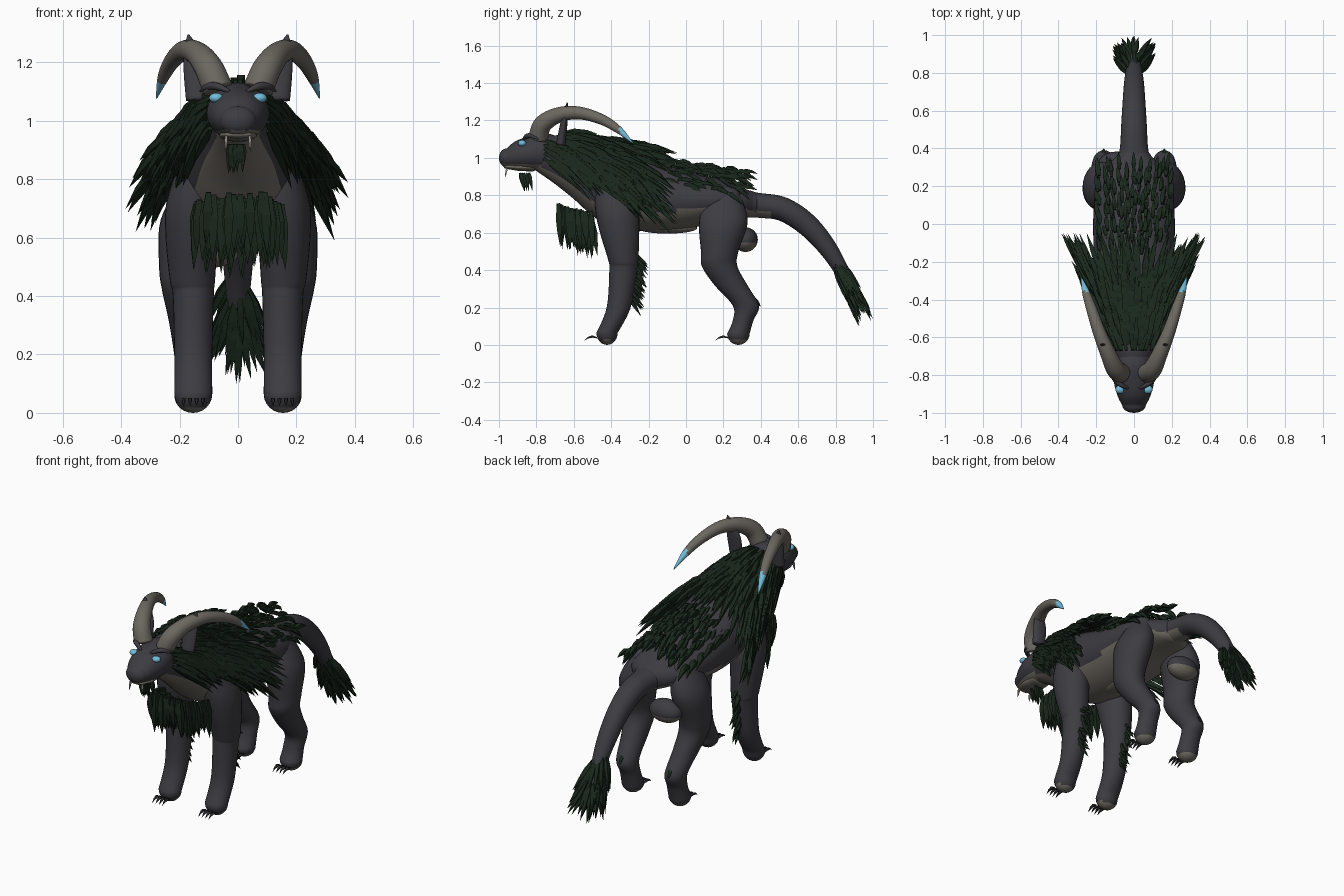
import bpy, bmesh, math, random
from mathutils import Vector

random.seed(4)
cube = bpy.data.objects.get("Cube")
if cube:
    bpy.data.objects.remove(cube)


def material(name, rgb):
    m = bpy.data.materials.new(name)
    m.use_nodes = True
    m.diffuse_color = (*rgb, 1)
    m.node_tree.nodes["Principled BSDF"].inputs["Base Color"].default_value = (*rgb, 1)
    return m


HIDE = material("charcoal hide", (0.045, 0.045, 0.054))
PALE = material("pale underside", (0.165, 0.15, 0.127))
FUR = material("dark green fur", (0.010, 0.021, 0.011))
HORN = material("grey horn", (0.15, 0.137, 0.118))
BLUE = material("glowing blue", (0.17, 0.5, 0.7))
BLACK = material("claw black", (0.02, 0.019, 0.022))
IVORY = material("ivory", (0.3, 0.28, 0.25))

X, Y, DOWN = Vector((1, 0, 0)), Vector((0, 1, 0)), Vector((0, 0, -1))


def finish(name, bm, mats, rule=None, smooth=True):
    bmesh.ops.recalc_face_normals(bm, faces=bm.faces)
    bm.normal_update()
    for f in bm.faces:
        f.smooth = smooth
        if rule and rule(f.calc_center_median(), f.normal):
            f.material_index = 1
    me = bpy.data.meshes.new(name)
    bm.to_mesh(me)
    bm.free()
    for m in mats:
        me.materials.append(m)
    ob = bpy.data.objects.new(name, me)
    bpy.context.scene.collection.objects.link(ob)
    return ob


def spline(rows, n=6):
    """Catmull-Rom through rows of (x, y, z, side radius, other radius)."""
    p = [rows[0]] + list(rows) + [rows[-1]]
    out = []
    for i in range(1, len(p) - 2):
        for k in range(n):
            t = k / n
            out.append([b + 0.5 * t * (c - a + t * (2 * a - 5 * b + 4 * c - d + t * (3 * (b - c) + d - a)))
                        for a, b, c, d in zip(*p[i - 1:i + 3])])
    return out + [list(rows[-1])]


def loft(name, rows, mats, axis=None, caps=(0, 0), rule=None, sides=28):
    """Rounded tube along a path; caps are the dome lengths at the ends."""
    pts = spline(rows)
    c = [Vector(p[:3]) for p in pts]
    rings = []
    for i, p in enumerate(pts):
        t = axis or (c[min(i + 1, len(c) - 1)] - c[max(i - 1, 0)]).normalized()
        rings.append((c[i], t, p[3], p[4]))

    def dome(ring, length, sign):
        o, t, a, b = ring
        angles = [k * math.pi / 12 for k in range(1, 6)] if length else []
        return [(o + t * sign * length * math.sin(w), t, a * math.cos(w), b * math.cos(w)) for w in angles]

    poles = [rings[0][0] - rings[0][1] * caps[0], rings[-1][0] + rings[-1][1] * caps[1]]
    rings = dome(rings[0], caps[0], -1)[::-1] + rings + dome(rings[-1], caps[1], 1)
    bm = bmesh.new()
    loops = []
    for o, t, a, b in rings:
        u = (X - t * t.dot(X)).normalized()
        v = t.cross(u)
        loops.append([bm.verts.new(o + u * a * math.cos(w) + v * b * math.sin(w))
                      for w in (2 * math.pi * k / sides for k in range(sides))])
    for r, q in zip(loops, loops[1:]):
        for k in range(sides):
            j = (k + 1) % sides
            bm.faces.new((r[k], r[j], q[j], q[k]))
    for r, pole in zip((loops[0], loops[-1]), poles):
        pv = bm.verts.new(pole)
        for k in range(sides):
            bm.faces.new((r[k], r[(k + 1) % sides], pv))
    return finish(name, bm, mats, rule)


def ball(name, loc, size, mats, rule=None):
    bm = bmesh.new()
    bmesh.ops.create_uvsphere(bm, u_segments=20, v_segments=14, radius=1)
    for v in bm.verts:
        v.co = Vector(loc) + Vector(a * b for a, b in zip(v.co, size))
    return finish(name, bm, mats, rule)


def spike(bm, root, tip, w, sag=0.0):
    """Four-sided tapered lock, widest a third of the way along."""
    root, tip = Vector(root), Vector(tip)
    t = (tip - root).normalized()
    u = t.orthogonal().normalized()
    v = t.cross(u)
    loops = []
    for f, r in ((0, 0.5), (0.35, 1), (0.7, 0.65)):
        o = root.lerp(tip, f) + Vector((0, 0, sag * 4 * f * (1 - f)))
        loops.append([bm.verts.new(o + (u * a + v * b) * w * r / 2)
                      for a, b in ((1, 0), (0, 1), (-1, 0), (0, -1))])
    end = bm.verts.new(tip)
    bm.faces.new(loops[0])
    for k in range(4):
        j = (k + 1) % 4
        for r, q in zip(loops, loops[1:]):
            bm.faces.new((r[k], r[j], q[j], q[k]))
        bm.faces.new((loops[-1][k], loops[-1][j], end))


def jit(a):
    return random.uniform(-a, a)


# Torso and neck: (y, top, bottom, half width)
profile = [(-0.8, 1.08, 0.93, 0.08), (-0.7, 1.12, 0.86, 0.11), (-0.6, 1.12, 0.78, 0.15),
           (-0.5, 1.09, 0.69, 0.18), (-0.4, 1.06, 0.63, 0.2), (-0.25, 1.01, 0.61, 0.21),
           (-0.1, 0.96, 0.61, 0.215), (0.05, 0.92, 0.63, 0.215), (0.2, 0.88, 0.67, 0.2),
           (0.3, 0.84, 0.68, 0.15), (0.36, 0.82, 0.68, 0.09)]
loft("torso", [(0, y, (t + b) / 2, w, (t - b) / 2) for y, t, b, w in profile], [HIDE, PALE],
     Y, (0.02, 0.04), lambda c, n: n.z < -0.48, 40)

# Head and pale lower jaw
loft("head", [(0, -0.96, 1.0, 0.062, 0.05), (0, -0.91, 1.015, 0.087, 0.075),
              (0, -0.83, 1.025, 0.107, 0.092), (0, -0.74, 1.03, 0.1, 0.1), (0, -0.66, 1.02, 0.08, 0.08)],
     [HIDE, PALE], Y, (0.04, 0.03), lambda c, n: n.z < -0.65, 36)
loft("lower_jaw", [(0, -0.945, 0.952, 0.05, 0.013), (0, -0.89, 0.95, 0.064, 0.02), (0, -0.82, 0.95, 0.06, 0.022)],
     [PALE], Y, (0.03, 0.02))

# Tail
loft("tail", [(0, 0.28, 0.755, 0.1, 0.07), (0, 0.4, 0.745, 0.075, 0.066), (0, 0.52, 0.725, 0.068, 0.064),
              (0, 0.65, 0.64, 0.06, 0.06), (0, 0.77, 0.5, 0.05, 0.048), (0, 0.88, 0.31, 0.03, 0.03)],
     [HIDE, PALE], None, (0.03, 0.03), lambda c, n: n.z < -0.5 and c.y < 0.46)
ball("rear_bulge", (-0.09, 0.318, 0.563), (0.1, 0.066, 0.066), [HIDE, PALE], lambda c, n: n.z < -0.3)
ball("belly_keel", (0, -0.1, 0.625), (0.06, 0.16, 0.03), [PALE])

front_leg = [(0.13, -0.4, 0.86, 0.07, 0.09), (0.15, -0.37, 0.72, 0.095, 0.115), (0.158, -0.355, 0.6, 0.09, 0.105),
             (0.156, -0.335, 0.45, 0.077, 0.08), (0.153, -0.335, 0.4, 0.07, 0.075),
             (0.153, -0.36, 0.2, 0.065, 0.064), (0.153, -0.422, 0.065, 0.065, 0.057)]
hind_leg = [(0.13, 0.2, 0.8, 0.06, 0.09), (0.17, 0.2, 0.66, 0.095, 0.13), (0.185, 0.18, 0.5, 0.085, 0.1),
            (0.18, 0.18, 0.42, 0.08, 0.095), (0.17, 0.24, 0.32, 0.068, 0.088), (0.16, 0.32, 0.21, 0.06, 0.07),
            (0.155, 0.305, 0.13, 0.058, 0.055), (0.155, 0.28, 0.06, 0.063, 0.06)]
horn = [(0.07, -0.79, 1.11, 0.052, 0.052), (0.1, -0.765, 1.18, 0.049, 0.049), (0.14, -0.68, 1.23, 0.041, 0.041),
        (0.185, -0.57, 1.24, 0.034, 0.034), (0.225, -0.45, 1.205, 0.028, 0.028),
        (0.255, -0.36, 1.15, 0.02, 0.02), (0.278, -0.285, 1.08, 0.003, 0.003)]
ear = [(0.138, -0.67, 1.07, 0.04, 0.025), (0.143, -0.655, 1.17, 0.043, 0.02),
       (0.16, -0.643, 1.245, 0.026, 0.012), (0.17, -0.635, 1.295, 0.003, 0.003)]
brow = [(0.03, -0.87, 1.1, 0.006, 0.006), (0.07, -0.85, 1.117, 0.013, 0.013),
        (0.105, -0.82, 1.116, 0.012, 0.012), (0.13, -0.79, 1.1, 0.003, 0.003)]


def mirrored(rows, s):
    return [(r[0] * s, *r[1:]) for r in rows]


for side, s in (("left", 1), ("right", -1)):
    # Legs with pale pads, claws
    for part, rows, toe, end in (("front", front_leg, -0.475, 0.065), ("hind", hind_leg, 0.225, 0.06)):
        loft(f"{side}_{part}_leg", mirrored(rows, s), [HIDE, PALE], DOWN, (0.05, end),
             lambda c, n: n.z < -0.6 and c.z < 0.05)
        bm = bmesh.new()
        for k in range(4):
            x = s * (0.12 + 0.022 * k)
            spike(bm, (x, toe, 0.038), (x, toe - 0.07, 0.022), 0.018, 0.014)
        finish(f"{side}_{part}_claws", bm, [BLACK])

    # Horn with blue tip, ear, eye, brow, fang
    loft(f"{side}_horn", mirrored(horn, s), [HORN, BLUE], None, (0.01, 0.005), lambda c, n: c.y > -0.355)
    loft(f"{side}_ear", mirrored(ear, s), [HIDE])
    ball(f"{side}_eye", (s * 0.074, -0.876, 1.078), (0.025, 0.022, 0.017), [BLUE])
    loft(f"{side}_brow", mirrored(brow, s), [HIDE], sides=12)
    bm = bmesh.new()
    spike(bm, (s * 0.04, -0.955, 0.955), (s * 0.042, -0.968, 0.895), 0.014)
    finish(f"{side}_fang", bm, [IVORY])

    # Fringe behind the front leg and heel point
    bm = bmesh.new()
    for k in range(22):
        z = 0.25 + 0.24 * k / 21
        x = s * (0.152 + jit(0.018))
        y = -0.305 + 0.12 * (z - 0.25)
        spike(bm, (x, y, z), (x + jit(0.015), y + 0.065 + jit(0.015), z - 0.08 + jit(0.02)), 0.022)
    spike(bm, (s * 0.16, 0.36, 0.25), (s * 0.16, 0.4, 0.205), 0.03)
    finish(f"{side}_leg_fringe", bm, [FUR], smooth=False)


# Mane: overlapping locks on a shell that flares toward the back
def shell(s, a, grow=1.0):
    w, top, mid = 0.11 + 0.23 * s, 1.16 - 0.13 * s, 1.02 - 0.23 * s
    return (grow * w * math.sin(a), -0.76 + 0.7 * s, mid + grow * (top - mid) * math.cos(a))


bm = bmesh.new()
for i in range(17):
    s = 0.7 * i / 16
    count = 20 + i
    for k in range(count):
        a = math.radians(-108 + 216 * (k + 0.5 * (i % 2)) / (count - 0.5)) + jit(0.08)
        if s < 0.09 and abs(a) < 0.9:
            continue
        tip = Vector(shell(min(s + 0.28 + jit(0.09), 1.02), a * 1.08, 1.06 + jit(0.08)))
        tip.z -= (0.02 + 0.07 * random.random()) * abs(math.sin(a)) + 0.02 * random.random()
        spike(bm, shell(s, a, 0.93), tip, 0.04, 0.014)
finish("mane", bm, [FUR], smooth=False)

# Scattered locks along the back
bm = bmesh.new()
for i in range(13):
    for k in range(11):
        x = -0.18 + 0.036 * k + jit(0.012)
        y = -0.17 + 0.44 * i / 12 + jit(0.02)
        z = 0.99 - 0.1 * (y + 0.1) - 3.4 * x * x + jit(0.014)
        spike(bm, (x, y, z - 0.015), (x * 1.08, y + 0.09 + jit(0.015), z - 0.06 + jit(0.035)), 0.032, 0.01)
finish("back_fur", bm, [FUR], smooth=False)

# Chest fur and beard hang straight down
bm = bmesh.new()
for i in range(8):
    for k in range(8):
        x = (-1 + 2 * k / 7) * (0.1 + 0.006 * i) + jit(0.012)
        y = -0.672 + 0.023 * i + jit(0.012)
        z = 0.755 - 0.5 * (y + 0.68) + 2 * x * x * (i / 7)
        spike(bm, (x, y, z), (x * 1.08, y + 0.015 + jit(0.015), z - 0.19 - jit(0.05)), 0.048)
finish("chest_fur", bm, [FUR], smooth=False)
bm = bmesh.new()
for k in range(14):
    x, y = jit(0.032), -0.865 + jit(0.03)
    spike(bm, (x, y, 0.92), (x, y + 0.015, 0.83 + jit(0.02)), 0.025)
finish("beard", bm, [FUR], smooth=False)

# Tail tuft
bm = bmesh.new()
for k in range(56):
    f, w = random.random(), random.uniform(0, 2 * math.pi)
    cx, cv = math.cos(w), math.sin(w)
    root = Vector((0.035 * cx, 0.8 + 0.08 * f + 0.025 * cv, 0.46 - 0.16 * f + 0.018 * cv))
    tip = root + Vector((0.08 * cx, 0.085 + 0.012 * cv, -0.165 + jit(0.035)))
    tip.y = min(tip.y, 0.99)
    spike(bm, root, tip, 0.032)
spike(bm, (0, 0.9, 0.3), (0, 1.0, 0.14), 0.035)
finish("tail_tuft", bm, [FUR], smooth=False)
